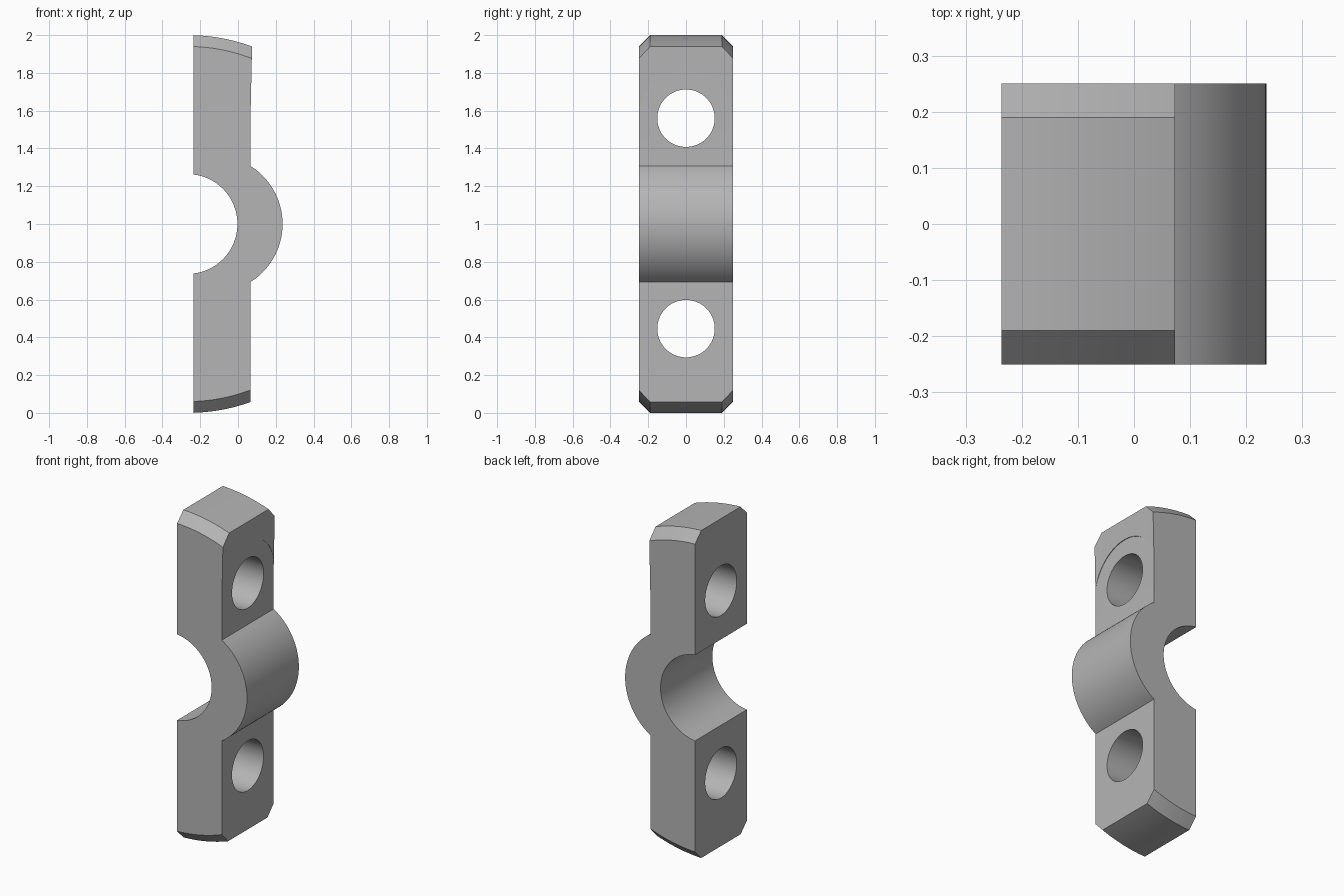
import bpy
import bmesh
from math import sqrt, atan2, cos, sin, pi

if "Cube" in bpy.data.objects:
    bpy.data.objects.remove(bpy.data.objects["Cube"], do_unlink=True)

HALF_X, HALF_Y, CHAMFER = 0.236, 0.25, 0.06
FACE_X, TOP_X = 0.066, 0.073      # flat front face, slightly proud at the top
BORE_X, BORE_R = -0.267, 0.264    # pipe groove
HUMP_X, HUMP_R = -0.127, 0.363    # rounded saddle
HOLE_R = 0.152

steel = bpy.data.materials.new("plain_grey")
steel.use_nodes = True
grey = (0.46, 0.46, 0.46, 1)
steel.diffuse_color = grey
steel.node_tree.nodes["Principled BSDF"].inputs["Base Color"].default_value = grey


def arc(cx, radius, x_start, x_end, side_start, side_end, steps):
    """Arc about (cx, 1) between two x positions, above (+1) or below (-1)."""
    def angle(x, side):
        return side * atan2(sqrt(radius**2 - (x - cx)**2), x - cx)
    a, b = angle(x_start, side_start), angle(x_end, side_end)
    return [(cx + radius * cos(a + (b - a) * i / steps),
             1 + radius * sin(a + (b - a) * i / steps)) for i in range(steps + 1)]


def outline(end_radius):
    """Closed clamp outline in x and z."""
    pts = arc(BORE_X, end_radius, -HALF_X, TOP_X, 1, 1, 12)
    pts.append((FACE_X, 1.56))
    pts += arc(HUMP_X, HUMP_R, FACE_X, FACE_X, 1, -1, 40)
    pts += arc(BORE_X, end_radius, FACE_X, -HALF_X, -1, -1, 12)
    pts += arc(BORE_X, BORE_R, -HALF_X, -HALF_X, -1, 1, 48)
    return pts


# Clamp body: outlines lofted across the width, with chamfered ends
bm = bmesh.new()
rings = []
for y, radius in ((-HALF_Y, 1 - CHAMFER), (-HALF_Y + CHAMFER, 1),
                  (HALF_Y - CHAMFER, 1), (HALF_Y, 1 - CHAMFER)):
    rings.append([bm.verts.new((x, y, z)) for x, z in outline(radius)])
for a, b in zip(rings, rings[1:]):
    for i in range(len(a)):
        j = (i + 1) % len(a)
        bm.faces.new((a[i], a[j], b[j], b[i]))
bm.faces.new(rings[0])
bm.faces.new(rings[-1])
bmesh.ops.recalc_face_normals(bm, faces=bm.faces)
mesh = bpy.data.meshes.new("clamp_body")
bm.to_mesh(mesh)
bm.free()
body = bpy.data.objects.new("clamp_body", mesh)
bpy.context.collection.objects.link(body)
mesh.materials.append(steel)


def cut(name, radius, x, depth, z):
    """Cut a round pocket along x and remove the cutter."""
    bpy.ops.mesh.primitive_cylinder_add(vertices=72, radius=radius, depth=depth,
                                        location=(x, 0, z), rotation=(0, pi / 2, 0))
    cutter = bpy.context.object
    cutter.name = name
    cutter.hide_render = True
    cutter.data.materials.append(steel)
    mod = body.modifiers.new(name, "BOOLEAN")
    mod.operation, mod.solver, mod.object = "DIFFERENCE", "EXACT", cutter
    bpy.context.view_layer.objects.active = body
    bpy.ops.object.modifier_apply(modifier=name)
    bpy.data.objects.remove(cutter, do_unlink=True)


# Bolt holes, and the shallow bolt seat on the upper one
cut("upper_bolt_seat", 0.253, FACE_X + 0.1005, 0.2, 1.56)
for z in (0.446, 1.56):
    cut("bolt_hole", HOLE_R, 0, 1, z)

bpy.ops.object.select_all(action="DESELECT")
body.select_set(True)
bpy.context.view_layer.objects.active = body
bpy.ops.object.shade_smooth_by_angle(angle=pi / 6)
